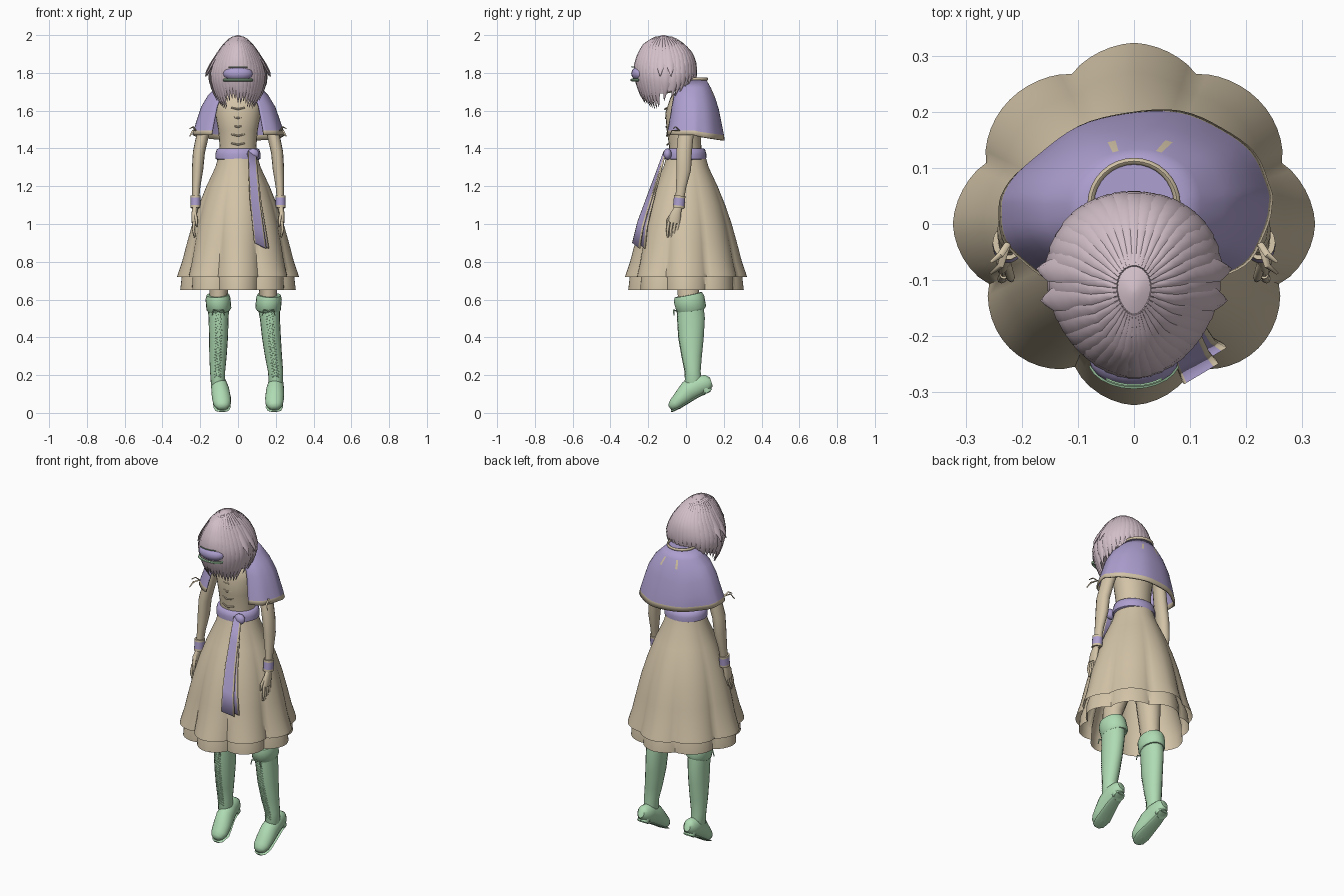
import bpy, bmesh, math, random
from mathutils import Vector

random.seed(4)
if "Cube" in bpy.data.objects:
    bpy.data.objects.remove(bpy.data.objects["Cube"])


def material(name, rgb):
    m = bpy.data.materials.new(name)
    m.use_nodes = True
    m.diffuse_color = (*rgb, 1)
    m.node_tree.nodes["Principled BSDF"].inputs["Base Color"].default_value = (*rgb, 1)
    return m


BEIGE = material("beige", (0.65, 0.55, 0.39))
PURPLE = material("purple", (0.42, 0.35, 0.63))
HAIR = material("mauve", (0.65, 0.52, 0.58))
GREEN = material("green", (0.43, 0.71, 0.45))


def grid(name, rows, mats, closed=True, caps=False, pick=None, thick=0):
    """Skin a list of point rows; pick(row, column) chooses the material."""
    bm = bmesh.new()
    vs = [[bm.verts.new(p) for p in row] for row in rows]
    n = len(rows[0])
    for i in range(len(rows) - 1):
        for j in range(n if closed else n - 1):
            k = (j + 1) % n
            f = bm.faces.new((vs[i][j], vs[i][k], vs[i + 1][k], vs[i + 1][j]))
            f.material_index = pick(i, j) if pick else 0
    if caps:
        bm.faces.new(vs[0])
        bm.faces.new(vs[-1])
    bmesh.ops.recalc_face_normals(bm, faces=bm.faces)
    me = bpy.data.meshes.new(name)
    bm.to_mesh(me)
    bm.free()
    for m in mats:
        me.materials.append(m)
    ob = bpy.data.objects.new(name, me)
    bpy.context.collection.objects.link(ob)
    if thick:
        mod = ob.modifiers.new("thickness", "SOLIDIFY")
        mod.thickness, mod.offset = thick, 0
    bpy.ops.object.select_all(action="DESELECT")
    ob.select_set(True)
    bpy.context.view_layer.objects.active = ob
    bpy.ops.object.shade_smooth_by_angle(angle=math.radians(50))


def tube(name, pts, mats, n=14, ref=(1, 0, 0), pick=None):
    """Elliptical tube through (x, y, z, radius along ref, other radius)."""
    P = [Vector(p[:3]) for p in pts]
    rows = []
    for i, p in enumerate(pts):
        t = (P[min(i + 1, len(P) - 1)] - P[max(i - 1, 0)]).normalized()
        u = Vector(ref)
        u = (u - t * u.dot(t)).normalized()
        v = t.cross(u)
        rows.append([P[i] + u * p[3] * math.cos(a) + v * p[4] * math.sin(a)
                     for a in (j * math.tau / n for j in range(n))])
    grid(name, rows, mats, caps=True, pick=pick)


def ball(name, c, r, mat, n=9):
    pts = []
    for i in range(n):
        a = math.pi * (0.02 + 0.96 * i / (n - 1))
        s = math.sin(a)
        pts.append((c[0], c[1], c[2] + r[2] * math.cos(a), r[0] * s, r[1] * s))
    tube(name, pts, [mat], 20)


def sample(table, z):
    """Interpolate a table sorted by falling height."""
    for a, b in zip(table, table[1:]):
        if z >= b[0]:
            f = min(1, (a[0] - z) / (a[0] - b[0]))
            return [p + (q - p) * f for p, q in zip(a, b)][1:]
    return table[-1][1:]


# Skirt with eight scalloped folds, and the underskirt below it
FLARE = [(1.37, .10), (1.3, .12), (1.2, .167), (1.1, .208), (1.0, .242),
         (.9, .27), (.8, .296), (.74, .317), (.72, .323)]


def skirt_ring(z, r, n=96):
    k = ((1.37 - z) / 0.65) ** 1.3
    ring = []
    for j in range(n):
        a = j * math.tau / n
        fold = .105 * (1 - .22 * math.sin(a)) * (1 - abs(math.cos(4 * a)) ** .8)
        q = r * (1 - k * (fold + .03 * abs(math.sin(2 * a))))
        ring.append((q * math.cos(a), q * math.sin(a), z))
    return ring


grid("skirt", [skirt_ring(z, r) for z, r in FLARE], [BEIGE])
grid("underskirt", [skirt_ring(z, r) for z, r in ((1.0, .2), (.8, .27), (.72, .298), (.65, .306))], [BEIGE])

# Torso, neck and belt
tube("bodice", [(0, 0, 1.33, .10, .09), (0, -.005, 1.42, .098, .085), (0, -.01, 1.5, .105, .092),
                (0, -.012, 1.58, .12, .098), (0, 0, 1.65, .125, .085), (0, .02, 1.7, .1, .06),
                (0, .02, 1.74, .055, .05)], [BEIGE], 24)
tube("neck", [(0, .03, 1.68, .045, .045), (0, -.03, 1.76, .042, .042), (0, -.1, 1.8, .04, .04)], [BEIGE])
tube("belt", [(0, 0, z, r, r - .012) for z, r in ((1.34, .11), (1.345, .119), (1.37, .12), (1.395, .113), (1.4, .103))],
     [PURPLE], 28)
for i in range(5):
    z = 1.42 + .047 * i
    y = -.095 - .012 * i / 4
    tube("bodice_lace", [(-.035, y + .006, z + .008, .004, .004), (0, y - .004, z, .005, .005),
                         (.035, y + .006, z + .008, .004, .004)], [BEIGE], 6, (0, 0, 1))

# Sash knot and two hanging tails with trimmed edges
ball("sash_knot", (.08, -.098, 1.37), (.032, .022, .03), PURPLE)
TAIL = [(.075, -.115, 1.37, .022), (.08, -.152, 1.26, .024), (.09, -.2, 1.12, .027),
        (.104, -.24, 1.0, .029), (.118, -.264, .885, .031)]
for name, dx, dy in (("sash_front_tail", 0, 0), ("sash_back_tail", .014, .028)):
    rows = []
    for i, (x, y, z, w) in enumerate(TAIL):
        g = i / 4
        rows.append([(x + dx * g + e * w, y + dy * g + e * w * .6 * g, z - .015 * e) for e in (-1, -.86, 0, .7, 1)])
    grid(name, rows, [PURPLE, BEIGE], closed=False, pick=lambda i, j: int(j in (0, 3)), thick=.008)

# Shoulder cape, open at the front, trimmed at the hem, with two pale marks below the collar
# Columns: height, half width, front, back
CAPE = [(1.76, .075, -.03, .105), (1.72, .116, -.05, .13), (1.68, .156, -.072, .15), (1.62, .192, -.085, .17),
        (1.55, .216, -.098, .185), (1.495, .234, -.11, .197), (1.472, .24, -.114, .2)]
rows = []
for i, (z, w, f, b) in enumerate(CAPE):
    row = []
    for j in range(61):
        a = math.radians(28 + 304 * j / 60)
        s, c = math.sin(a), math.cos(a)
        back = max(0, -c) * i / 6
        ripple = 1 + .012 * (i / 6) * math.sin(9 * a)
        x = math.copysign(abs(s) ** (.75 if c > 0 else .95), s) * w * ripple + .035 * back
        depth = c ** .8 if c > 0 else -abs(c) ** (1 + .45 * i / 6)
        row.append((x, (f + b) / 2 - (b - f) / 2 * depth * ripple, z - .03 * back))
    rows.append(row)
grid("cape", rows, [PURPLE, BEIGE], closed=False, thick=.008,
     pick=lambda i, j: int(i == 5 or (i == 1 and j in (26, 33))))
tube("collar", [(0, .035, 1.68, .085, .085), (0, .035, 1.74, .076, .076), (0, .035, 1.765, .074, .074)], [PURPLE], 24)
arc = [math.radians(-20 + 220 * i / 20) for i in range(21)]
tube("collar_trim", [(.077 * math.cos(a), .035 + .077 * math.sin(a), 1.768, .008, .006) for a in arc], [BEIGE], 8, (0, 0, 1))

# Hair outline: height, front, back, half width
DOME = [(2.0, -.125, -.115, .004), (1.985, -.175, -.06, .04), (1.95, -.225, -.01, .073), (1.9, -.252, .033, .106),
        (1.85, -.268, .05, .134), (1.8, -.27, .053, .15), (1.75, -.262, .047, .146), (1.7, -.245, .025, .13),
        (1.65, -.222, -.01, .108), (1.58, -.18, -.05, .072)]


def on_head(a, z, out=0):
    f, b, w = sample(DOME, z)
    return ((w + out) * math.sin(a) * (1 - .14 * math.cos(a)), (f + b) / 2 - ((b - f) / 2 + out) * math.cos(a), z)


rows = []
for z in (2.0, 1.996, 1.985, 1.97, 1.95, 1.9, 1.85, 1.8, 1.75, 1.69):
    turn = [i * math.tau / 96 for i in range(96)]
    rows.append([on_head(a, 2 - (2 - z) * (1 - .2 * max(0, -math.cos(a)))) for a in turn])
grid("hair_shell", rows, [HAIR], caps=True)
ball("head", (0, -.11, 1.8), (.11, .12, .11), BEIGE)

# Overlapping locks that rise out of the crown and taper at the tips
COUNT = 40
for k in range(COUNT):
    a = math.tau * k / COUNT
    c = math.cos(a)
    end = (1.655 - .05 * math.sin(math.pi * min(1, c * 1.1)) if c > 0 else 1.655 - .085 * c) + random.uniform(-.02, .015)
    flick = 0
    if abs(c) < .36 and k % 2:
        end, flick = 1.78, .022
    pts = []
    for i in range(11):
        s = i / 10
        z = 1.988 + (end - 1.988) * s ** 1.3
        f, b, w = sample(DOME, z)
        wide = .17 * min(w, .12) * (1 if s < .8 else max(.06, (1 - s) * 5))
        sink = -.006 * max(0, 1 - 3 * s)
        pts.append((*on_head(a, z, .001 + sink + flick * s ** 4), wide, min(wide, .006)))
    tube("hair_lock", pts, [HAIR], 6, (math.cos(a), math.sin(a), 0))

# Visor over the brow with its band
ball("visor", (0, -.24, 1.796), (.08, .05, .042), PURPLE)
for z, r, span in ((1.762, .007, 75), (1.832, .003, 40)):
    tube("visor_band", [(.078 * math.sin(a), -.238 - .05 * math.cos(a), z, r, r)
                        for a in (math.radians(span * (i - 5) / 5) for i in range(11))], [GREEN], 6, (0, 0, 1))

# Arms, cuffs and hands
for side, s in (("left", 1), ("right", -1)):
    tube(side + "_arm", [(s * .11, .03, 1.66, .03, .035), (s * .155, .02, 1.59, .032, .04), (s * .185, .0, 1.48, .033, .042),
                         (s * .207, -.01, 1.38, .032, .042), (s * .214, -.012, 1.29, .03, .04),
                         (s * .221, -.025, 1.2, .022, .028), (s * .226, -.04, 1.08, .016, .02)], [BEIGE])
    tube(side + "_cuff", [(s * .225, -.033 - .1 * (1.15 - z), z, .027, .031) for z in (1.15, 1.138, 1.098, 1.085)],
         [BEIGE, PURPLE], pick=lambda i, j: int(i == 1))
    tube(side + "_palm", [(s * .227, -.04, 1.09, .014, .018), (s * .232, -.055, 1.05, .015, .03),
                          (s * .232, -.064, 1.005, .013, .032)], [BEIGE])
    for f in range(4):
        y = -.09 + .017 * f
        tip = .93 - .012 * (f in (1, 2))
        tube(side + "_finger", [(s * .232, y, 1.015, .008, .008), (s * .236, y - .008, .97, .008, .008),
                                (s * .228, y - .006, tip, .004, .005)], [BEIGE], 8)
    tube(side + "_thumb", [(s * .228, -.07, 1.06, .009, .009), (s * .22, -.095, 1.02, .008, .008),
                           (s * .218, -.1, .985, .004, .004)], [BEIGE], 8)
    # Loose ribbon ends at the cape edge
    for d in (0, .02):
        tube(side + "_ribbon", [(s * .225, -.035, 1.495, .006, .003), (s * .238, -.055 - d, 1.515 - d, .006, .003),
                                (s * .255, -.068 - d, 1.505 - 2 * d, .003, .002)], [BEIGE], 6)

# Legs and tall laced boots with drooping feet: height, centre x, centre y, half width, half depth
LEFT = [(.58, .162, .022, .06, .07), (.5, .169, .027, .053, .074), (.4, .177, .027, .05, .068),
        (.3, .188, .031, .045, .054), (.22, .199, .036, .04, .042), (.16, .2, .038, .038, .046), (.12, .2, .045, .028, .04)]
RIGHT = [(.58, -.104, .022, .058, .07), (.5, -.103, .027, .053, .074), (.4, -.103, .027, .05, .068),
         (.3, -.106, .031, .046, .054), (.22, -.108, .036, .04, .042), (.16, -.106, .038, .038, .046), (.12, -.1, .045, .028, .04)]
for side, table, toe in (("left", LEFT, .192), ("right", RIGHT, -.084)):
    z, cx, cy, w, d = table[0]
    ankle = table[-1][1]
    s = 1 if cx > 0 else -1
    tube(side + "_leg", [(s * .085, 0, 1.1, .075, .08), (s * .1, 0, .85, .065, .072),
                         (cx * .97, .01, .68, .05, .06), (cx, .015, .58, .046, .056)], [BEIGE])
    tube(side + "_boot_shaft", [(x, y, h, a, b) for h, x, y, a, b in table], [GREEN], 18)
    tube(side + "_boot_cuff", [(cx - s * .004, .03, .54, w, .072), (cx - s * .003, .028, .55, w + .008, .08),
                               (cx + s * .002, .016, .605, w + .008, .082), (cx + s * .003, .012, .625, w + .002, .074)],
         [GREEN], 20)
    tube(side + "_foot", [(ankle, .134, .165, .02, .024), (ankle, .114, .158, .036, .044), (ankle, .065, .146, .042, .056),
                          (ankle * .6 + toe * .4, .015, .118, .048, .056), (ankle * .2 + toe * .8, -.025, .078, .05, .044),
                          (toe, -.056, .048, .046, .036), (toe, -.076, .034, .034, .026), (toe, -.086, .027, .016, .013)],
         [GREEN], 18)
    tube(side + "_heel", [(ankle, .1, .13, .034, .03), (ankle, .116, .108, .032, .028)], [GREEN], 14)
    tube(side + "_sole", [(ankle, .128, .118, .028, .006), (ankle, .06, .085, .036, .006),
                          (toe, -.03, .03, .046, .006), (toe, -.068, .012, .036, .006), (toe, -.08, .007, .016, .004)], [GREEN])
    for sign in (-1, 1):
        lace = []
        for i in range(25):
            h = .19 + .35 * i / 24
            x, y, a, b = sample(table, h)
            lace.append((x + sign * .018 * (-1) ** i, y - b * .945 - .002, h, .003, .003))
        tube(side + "_boot_lace", lace, [GREEN], 5, (0, 1, 0))
        tube(side + "_lace_end", [(cx, -.05, .54, .004, .004), (cx + sign * .025, -.066, .545, .004, .004),
                                  (cx + sign * .034, -.064, .515, .003, .003)], [GREEN], 5, (0, 1, 0))
